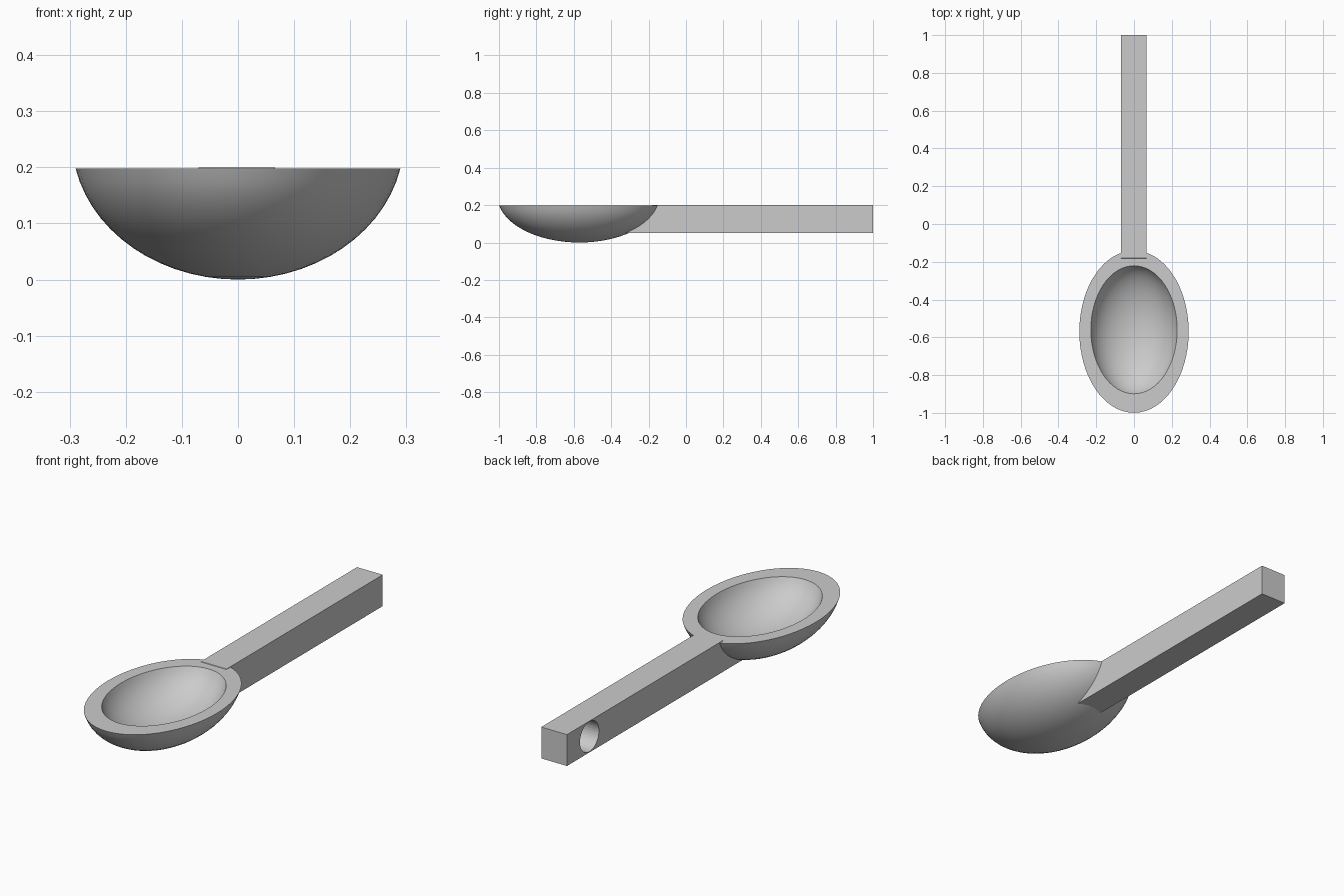
import bpy, bmesh, math
from mathutils import Matrix

if "Cube" in bpy.data.objects:
    bpy.data.objects.remove(bpy.data.objects["Cube"], do_unlink=True)

grey = bpy.data.materials.new("plain_grey")
grey.use_nodes = True
grey.diffuse_color = (0.6, 0.6, 0.6, 1)
grey.node_tree.nodes["Principled BSDF"].inputs["Base Color"].default_value = (0.6, 0.6, 0.6, 1)


def add_object(name, bm):
    bmesh.ops.recalc_face_normals(bm, faces=bm.faces)
    mesh = bpy.data.meshes.new(name)
    bm.to_mesh(mesh)
    bm.free()
    mesh.materials.append(grey)
    obj = bpy.data.objects.new(name, mesh)
    bpy.context.collection.objects.link(obj)
    return obj


def activate(obj):
    bpy.ops.object.select_all(action='DESELECT')
    obj.select_set(True)
    bpy.context.view_layer.objects.active = obj


# Bowl: two nested half-ellipsoid shells joined by a flat rim
RIM, EQUATOR, RADIUS, STRETCH = 0.198, 0.25, 0.296, 1.483
SIDES, RINGS = 64, 14


def shell_rings(bm, scale, shift):
    height = EQUATOR * scale
    limit = math.acos((EQUATOR - RIM) / height)
    base = bm.verts.new((0, shift - 0.57, EQUATOR - height))
    rings = []
    for i in range(1, RINGS + 1):
        a = limit * i / RINGS
        r, z = RADIUS * scale * math.sin(a), EQUATOR - height * math.cos(a)
        rings.append([bm.verts.new((r * math.cos(t), shift - 0.57 + r * STRETCH * math.sin(t), z))
                      for t in (math.tau * k / SIDES for k in range(SIDES))])
    for k in range(SIDES):
        bm.faces.new((base, rings[0][k], rings[0][(k + 1) % SIDES]))
    for low, high in zip(rings, rings[1:]):
        bridge(bm, low, high)
    return rings[-1]


def bridge(bm, a, b):
    for k in range(SIDES):
        n = (k + 1) % SIDES
        bm.faces.new((a[k], a[n], b[n], b[k]))


bm = bmesh.new()
outer = shell_rings(bm, 1.0, 0)
inner = shell_rings(bm, 0.8, 0.01)
bridge(bm, outer, inner)
bowl = add_object("bowl", bm)
activate(bowl)
bpy.ops.object.shade_smooth_by_angle(angle=math.radians(30))

# Handle: side profile with a slanted end buried in the bowl wall
bm = bmesh.new()
profile = [(-0.18, 0.2), (-0.34, 0.05), (1, 0.05), (1, 0.2)]
side = bm.faces.new([bm.verts.new((-0.07, y, z)) for y, z in profile])
grown = bmesh.ops.extrude_face_region(bm, geom=[side])
bmesh.ops.translate(bm, vec=(0.136, 0, 0),
                    verts=[v for v in grown["geom"] if isinstance(v, bmesh.types.BMVert)])
handle = add_object("handle", bm)

# Hanging hole: blind round hole in one side of the handle
bm = bmesh.new()
bmesh.ops.create_cone(bm, cap_ends=True, segments=40, radius1=0.072, radius2=0.072, depth=0.2,
                      matrix=Matrix.Translation((-0.082, 0.83, 0.126)) @ Matrix.Rotation(math.pi / 2, 4, 'Y'))
cutter = add_object("hole_cutter", bm)
cutter.hide_render = True
cut = handle.modifiers.new("hole", 'BOOLEAN')
cut.operation, cut.solver, cut.object = 'DIFFERENCE', 'EXACT', cutter
activate(handle)
bpy.ops.object.modifier_apply(modifier=cut.name)
bpy.data.objects.remove(cutter, do_unlink=True)
